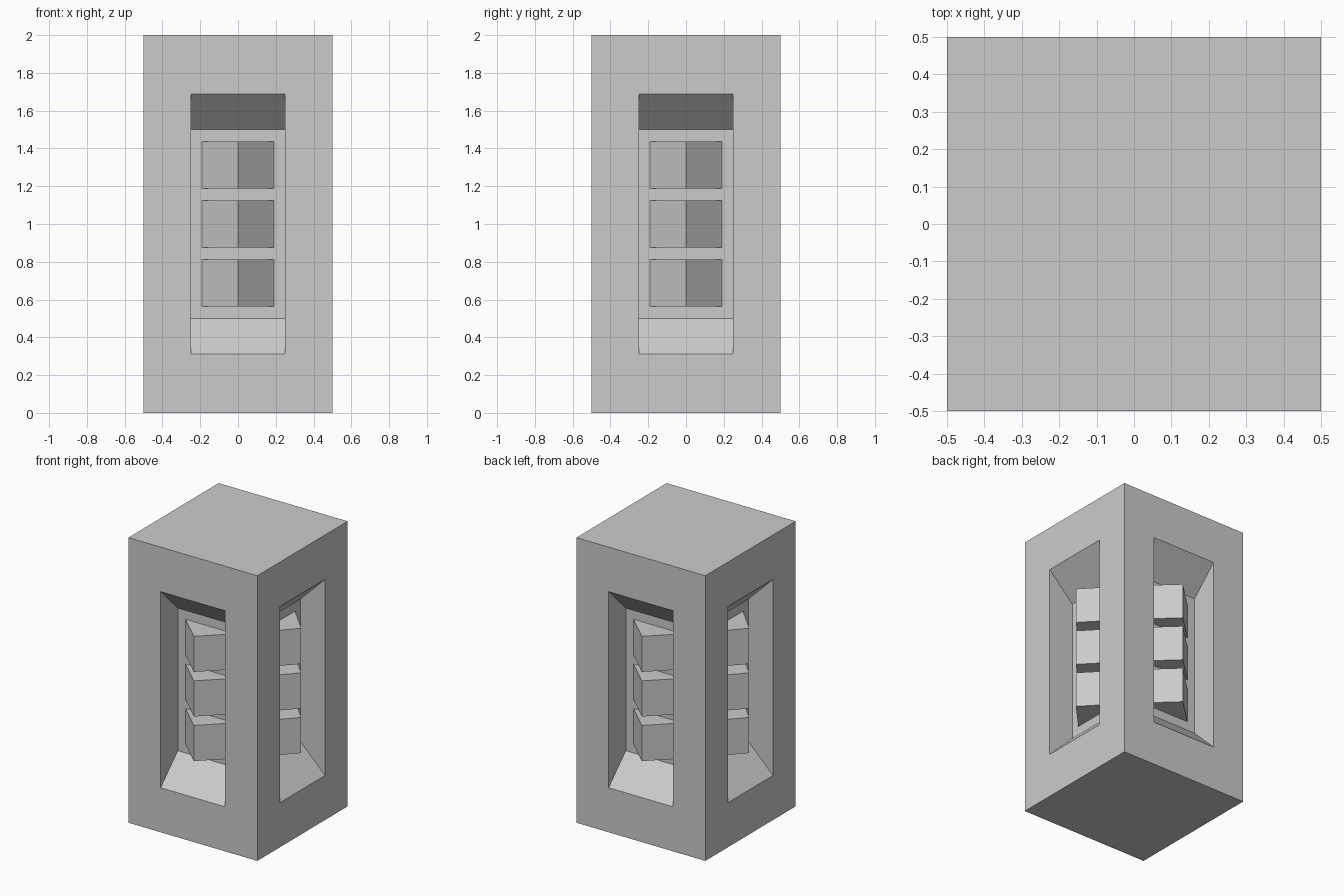
import bpy
import bmesh
import math
from mathutils import Matrix, Vector

if "Cube" in bpy.data.objects:
    bpy.data.objects.remove(bpy.data.objects["Cube"], do_unlink=True)

# One plain grey for the whole pillar
GREY = (0.6, 0.6, 0.6, 1.0)
grey = bpy.data.materials.new("mid_grey")
grey.use_nodes = True
grey.diffuse_color = GREY
grey.node_tree.nodes["Principled BSDF"].inputs["Base Color"].default_value = GREY

HEIGHT, MID = 2.0, 1.0
OPENING = 0.6875      # half height of the recess mouth
PANEL = 0.5           # half height of the recess back
DEPTH = 0.19          # recess depth


def add_object(name, bm):
    bmesh.ops.recalc_face_normals(bm, faces=bm.faces[:])
    mesh = bpy.data.meshes.new(name)
    bm.to_mesh(mesh)
    bm.free()
    mesh.materials.append(grey)
    obj = bpy.data.objects.new(name, mesh)
    bpy.context.collection.objects.link(obj)
    return obj


def set_half_height(face, half):
    for v in face.verts:
        v.co.z = MID + math.copysign(half, v.co.z - MID)


# Pillar body with a recess in each side; sill and lintel slope inward
bm = bmesh.new()
bmesh.ops.create_cube(bm, size=1, matrix=Matrix.Translation((0, 0, MID))
                      @ Matrix.Diagonal((1, 1, HEIGHT, 1)))
sides = [f for f in bm.faces if abs(f.normal.z) < 0.5]
bmesh.ops.inset_individual(bm, faces=sides, thickness=0.25, use_even_offset=True)
for f in sides:
    set_half_height(f, OPENING)
normals = [f.normal.copy() for f in sides]
panels = bmesh.ops.extrude_discrete_faces(bm, faces=sides)["faces"]
for f, n in zip(panels, normals):
    bmesh.ops.translate(bm, verts=f.verts[:], vec=-n * DEPTH)
    set_half_height(f, PANEL)
add_object("pillar_body", bm)


# Wedge blocks: three stacked on the back of every recess
def wedge_block(name, z, angle):
    bm = bmesh.new()
    back = -0.5 + DEPTH
    outline = [(-0.19, back), (0, -0.49), (0.19, back)]
    base = bm.faces.new([bm.verts.new((x, y, z - 0.125)) for x, y in outline])
    top = bmesh.ops.extrude_face_region(bm, geom=[base])["geom"]
    bmesh.ops.translate(bm, vec=Vector((0, 0, 0.25)),
                        verts=[g for g in top if isinstance(g, bmesh.types.BMVert)])
    bm.transform(Matrix.Rotation(angle, 4, "Z"))
    add_object(name, bm)


for i, side in enumerate(("front", "left", "back", "right")):
    for level, z in (("lower", 0.6875), ("middle", 1.0), ("upper", 1.3125)):
        wedge_block(f"{side}_{level}_block", z, i * math.pi / 2)
